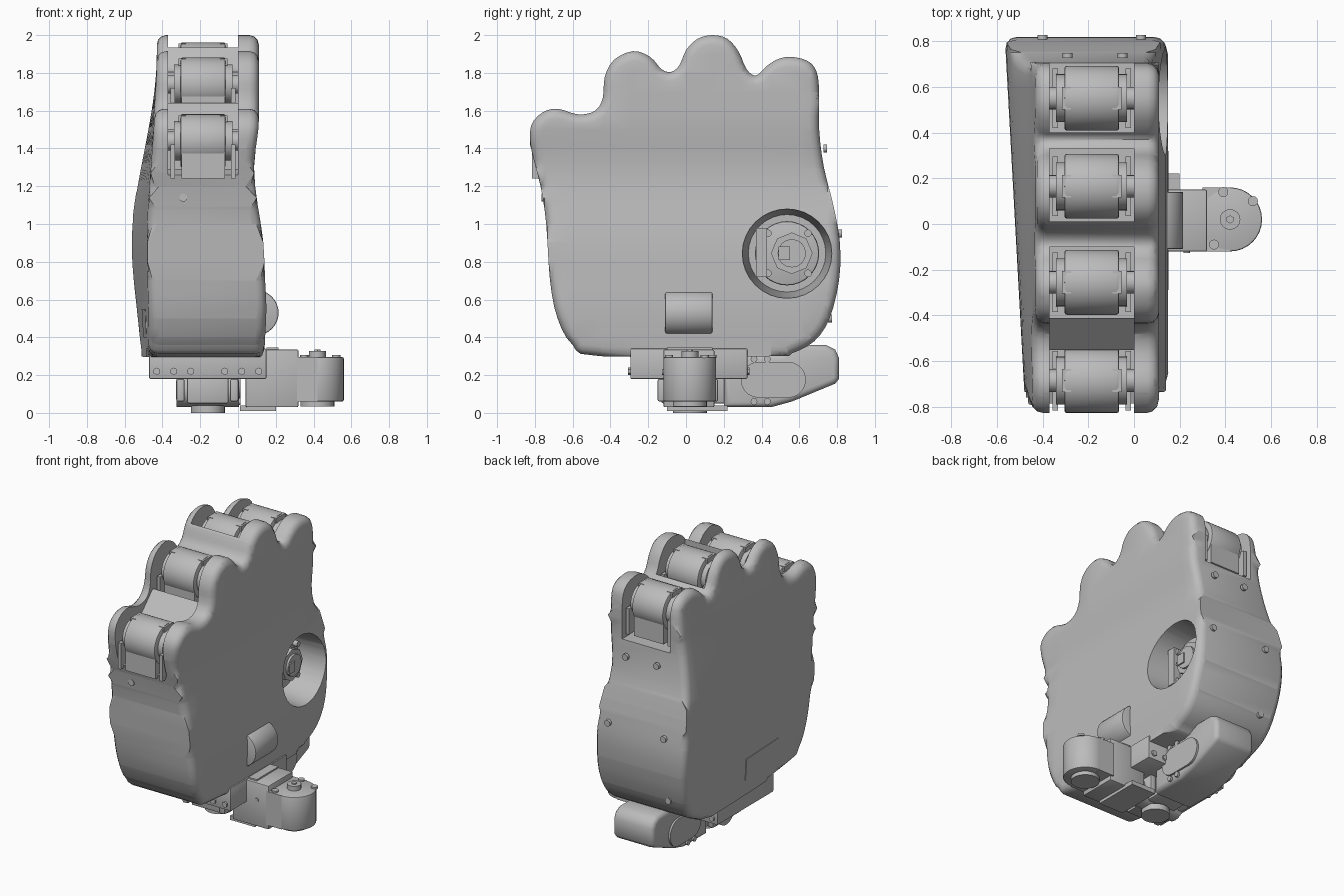
import bpy, bmesh, math
from mathutils import Vector, Matrix

if "Cube" in bpy.data.objects:
    bpy.data.objects.remove(bpy.data.objects["Cube"])

grey = bpy.data.materials.new("machined grey")
grey.use_nodes = True
grey.diffuse_color = (0.5, 0.5, 0.5, 1)
grey.node_tree.nodes["Principled BSDF"].inputs["Base Color"].default_value = (0.5, 0.5, 0.5, 1)


def finish(name, bm, angle=35):
    bmesh.ops.recalc_face_normals(bm, faces=bm.faces)
    me = bpy.data.meshes.new(name)
    bm.to_mesh(me)
    bm.free()
    ob = bpy.data.objects.new(name, me)
    bpy.context.collection.objects.link(ob)
    me.materials.append(grey)
    smooth(ob, angle)
    return ob


def smooth(ob, angle=35):
    bpy.ops.object.select_all(action='DESELECT')
    ob.select_set(True)
    bpy.context.view_layer.objects.active = ob
    bpy.ops.object.shade_smooth_by_angle(angle=math.radians(angle))


def box(name, x, y, z, bevel=0.0):
    bm = bmesh.new()
    bmesh.ops.create_cube(bm, size=1)
    for v in bm.verts:
        for i, (lo, hi) in enumerate((x, y, z)):
            v.co[i] = lo if v.co[i] < 0 else hi
    if bevel:
        bmesh.ops.bevel(bm, geom=bm.edges[:], offset=bevel, segments=2, affect='EDGES', profile=0.5)
    return finish(name, bm)


def cyl(name, center, r, depth, axis='X', sides=32, bevel=0.0, r2=None):
    bm = bmesh.new()
    bmesh.ops.create_cone(bm, cap_ends=True, segments=sides, radius1=r,
                          radius2=r if r2 is None else r2, depth=depth)
    if bevel:
        rim = [e for e in bm.edges if abs(e.verts[0].co.z - e.verts[1].co.z) < 1e-5]
        bmesh.ops.bevel(bm, geom=rim, offset=bevel, segments=2, affect='EDGES', profile=0.5)
    rot = {'X': Matrix.Rotation(math.pi / 2, 4, 'Y'), 'Y': Matrix.Rotation(math.pi / 2, 4, 'X'),
           'Z': Matrix.Identity(4)}[axis]
    bmesh.ops.transform(bm, matrix=Matrix.Translation(center) @ rot, verts=bm.verts)
    return finish(name, bm)


def prism(name, pts, x0, x1, bevel=0.0, segments=3):
    """Outline in the y-z plane, extruded along x, with rounded rims."""
    bm = bmesh.new()
    face = bm.faces.new([bm.verts.new((x0, y, z)) for y, z in pts])
    ext = bmesh.ops.extrude_face_region(bm, geom=[face])
    for v in ext["geom"]:
        if isinstance(v, bmesh.types.BMVert):
            v.co.x = x1
    if bevel:
        rim = [e for e in bm.edges if abs(e.verts[0].co.x - e.verts[1].co.x) < 1e-5]
        bmesh.ops.bevel(bm, geom=rim, offset=bevel, segments=segments, affect='EDGES',
                        profile=0.5, clamp_overlap=False)
    return bm


def spline(pts, steps=3):
    out, n = [], len(pts)
    for i in range(n):
        a, b, c, d = (Vector(pts[(i + k) % n]) for k in (-1, 0, 1, 2))
        for s in range(steps):
            t = s / steps
            out.append(0.5 * (2 * b + (c - a) * t + (2 * a - 5 * b + 4 * c - d) * t**2
                              + (3 * b - a - 3 * c + d) * t**3))
    return out


def lookup(table, z):
    for (z0, x0), (z1, x1) in zip(table, table[1:]):
        if z <= z1:
            t = max(0, (z - z0) / (z1 - z0))
            t = t * t * (3 - 2 * t)
            return x0 + (x1 - x0) * t
    return table[-1][1]


def palm_x(y, z):
    """Surface of the palm side (+x)."""
    return lookup([(.3, .14), (.55, .15), (.8, .14), (1.3, .085), (1.55, .11), (2, .11)], z)


def back_x(y, z):
    """Surface of the back of the hand (-x), deeper towards +y."""
    deep = lookup([(.3, .7), (.9, 1), (1.9, 0)], z)
    return -.43 - deep * (.09 + .055 * y)


# Shell of the hand: scalloped outline with a contoured thickness
outline = [(-.45, .3), (-.6, .36), (-.68, .5), (-.72, .7), (-.74, 1), (-.77, 1.2), (-.82, 1.4),
           (-.82, 1.52), (-.76, 1.59), (-.68, 1.61), (-.57, 1.58), (-.48, 1.6), (-.44, 1.67),
           (-.43, 1.78), (-.38, 1.87), (-.28, 1.915), (-.19, 1.885), (-.13, 1.82), (-.08, 1.805),
           (-.035, 1.84), (0, 1.92), (.06, 1.98), (.14, 2), (.22, 1.98), (.28, 1.91), (.32, 1.82),
           (.37, 1.785), (.42, 1.83), (.48, 1.87), (.55, 1.885), (.64, 1.865), (.69, 1.81),
           (.705, 1.7), (.705, 1.5), (.73, 1.3), (.78, 1.1), (.815, .9), (.81, .7), (.76, .5),
           (.68, .38), (.56, .315), (.45, .3)]
bm = prism("hand_shell", spline(outline), -.5, .5, .05)
for axis, lo, count in ((1, -.75, 11), (2, .4, 16)):
    for i in range(count):
        co, no = Vector(), Vector()
        co[axis], no[axis] = lo + i * (.15 if axis == 1 else .1), 1
        bmesh.ops.bisect_plane(bm, geom=bm.verts[:] + bm.edges[:] + bm.faces[:], plane_co=co, plane_no=no)
for v in bm.verts:
    y, z = v.co.y, v.co.z
    v.co.x = palm_x(y, z) + v.co.x - .5 if v.co.x > 0 else back_x(y, z) + v.co.x + .5
bmesh.ops.triangulate(bm, faces=[f for f in bm.faces if len(f.verts) > 4])
shell = finish("hand_shell", bm, 40)

# Finger slots and the thumb socket, cut out of the shell
cutters = [box("slot", (-.37, 0), y, z) for y, z in (
    ((-1, -.55), (1.29, 2.2)), ((-.41, -.1), (1.55, 2.2)),
    ((.01, .33), (1.6, 2.2)), ((.4, .71), (1.5, 2.2)))]
cutters.append(box("slot", (-.37, 0), (.65, 1), (1.5, 2.2)))
ramp = [(-.41, 1.64), (-.56, 1.49), (-.56, 2.1), (-.41, 2.1)]
cutters.append(finish("slot", prism("slot", ramp, -.37, 0)))
lip = [(-1, 1.29), (-.7, 1.29), (-.9, 1.22), (-1, 1.2)]
cutters.append(finish("slot", prism("slot", lip, -.37, 0)))
cutters.append(cyl("socket", (.03, .535, .845), .205, .5, r2=.25))
for c in cutters:
    mod = shell.modifiers.new("cut", 'BOOLEAN')
    mod.object, mod.operation, mod.solver = c, 'DIFFERENCE', 'EXACT'
    bpy.context.view_layer.objects.active = shell
    bpy.ops.object.modifier_apply(modifier=mod.name)
    bpy.data.objects.remove(c)
smooth(shell, 40)

# Finger joint motors
for finger, y, z in (("little", -.685, 1.44), ("ring", -.255, 1.74),
                     ("middle", .165, 1.82), ("index", .55, 1.73)):
    cyl(finger + "_motor", (-.185, y, z), .142, .24, bevel=.012)
    cyl(finger + "_hub", (-.185, y, z), .105, .31)
    cyl(finger + "_axle", (-.185, y, z), .05, .38, sides=16)
    box(finger + "_motor_base", (-.3, -.07), (y - .125, y + .125), (z - .2, z))
    for x in (-.345, -.025):
        box(finger + "_bracket", (x - .012, x + .012), (y - .13, y + .13), (z - .2, z - .02))
    for x in (-.295, -.075):
        box(finger + "_clip", (x - .02, x + .02), (y - .05, y + .05), (z + .1, z + .135))

# Thumb motor inside the socket
cyl("thumb_motor", (-.12, .535, .845), .17, .2, bevel=.01)
cyl("thumb_horn", (0, .56, .845), .11, .06, sides=8)
cyl("thumb_horn_ring", (.03, .56, .845), .075, .03, sides=16)
box("thumb_horn_key", (.04, .055), (.49, .55), (.81, .88))
box("thumb_bracket", (-.2, .03), (.37, .43), (.72, .98))
for a in range(4):
    t = math.radians(45 + 90 * a)
    cyl("thumb_screw", (-.01, .54 + .15 * math.cos(t), .845 + .15 * math.sin(t)), .02, .05, sides=12)

# Barrel motor rising through the palm
cyl("palm_motor", (.095, .015, .53), .12, .25, 'Y', bevel=.008)
for y in (-.115, .145):
    cyl("palm_motor_hub", (.095, y, .53), .04, .03, 'Y', sides=16)

# Mounting plate under the hand, with hex bolts on both faces
box("mount_plate", (-.47, .15), (-.295, .325), (.18, .34), .006)
for side, y in (("front", -.297), ("rear", .327)):
    for x in (-.43, -.34, -.25, -.07, .02, .11):
        cyl(side + "_bolt", (x, y, .22), .02, .02, 'Y', sides=6)

# Wrist drive below the plate
box("wrist_block", (-.27, -.05), (-.13, .22), (.05, .2), .01)
cyl("wrist_drum", (-.16, .02, .12), .09, .33, 'X')
cyl("wrist_cap", (-.16, .02, .02), .09, .04, 'Z')
for x in (-.305, -.02):
    box("wrist_cheek", (x - .022, x + .022), (-.15, .17), (.06, .18), .01)
box("wrist_foot", (.01, .2), (-.1, .22), (.01, .04))

# Side motor: block with a round end
box("side_motor_block", (.04, .32), (-.12, .15), (.03, .335), .008)
box("side_motor_bridge", (.3, .42), (-.12, .16), (.06, .295))
cyl("side_motor_end", (.42, .02, .178), .14, .235, 'Z', bevel=.008)
cyl("side_motor_hub", (.42, .02, .305), .045, .045, 'Z', sides=16)
cyl("side_motor_screw", (.42, .02, .33), .018, .012, 'Z', sides=6)
cyl("side_motor_foot", (.42, .02, .05), .09, .03, 'Z')
for dx, dy in ((-.07, -.11), (-.03, .12), (.1, .08)):
    cyl("side_motor_bolt", (.42 + dx, .02 + dy, .298), .022, .016, 'Z', sides=12)
box("side_motor_top", (.15, .215), (-.1, .14), (.33, .345))
cyl("side_motor_pin", (.23, -.122, .215), .014, .01, 'Y', sides=12)

# Rear pod with a capsule cover on each side
pod = [(.2, .03), (.45, .03), (.56, .06), (.79, .155), (.81, .18), (.81, .29), (.79, .335),
       (.74, .36), (.6, .36), (.5, .31), (.2, .31)]
finish("rear_pod", prism("rear_pod", pod, -.31, 0, .03), 40)
cap = [(cy + .095 * math.cos(t), .175 + .095 * math.sin(t))
       for cy, a in ((.54, -90), (.385, 90)) for t in [math.radians(a + 18 * k) for k in range(11)]]
for x in (-.315, .005):
    finish("pod_cover", prism("pod_cover", cap, x - .008, x + .008))
    for z in (.06, .285):
        for y in (.36, .43):
            cyl("pod_screw", (x, y, z), .018, .016, sides=12)

# Inspection cover on the back of the hand
bm = prism("back_cover", [(-.32, .4), (.06, .4), (.06, .55), (-.32, .55)], -.5, .5)
for v in bm.verts:
    v.co.x = back_x(v.co.y, v.co.z) + (.004 if v.co.x > 0 else -.004)
finish("back_cover", bm)

# Shell screws on the front and rear edges
for x, y, z in ((-.29, -.755, 1.14), (-.29, .737, 1.4), (-.05, .737, 1.4),
                (-.4, .817, .95), (-.4, .762, .5), (.03, .817, .95)):
    cyl("shell_screw", (x, y, z), .022, .02, 'Y', sides=12)
